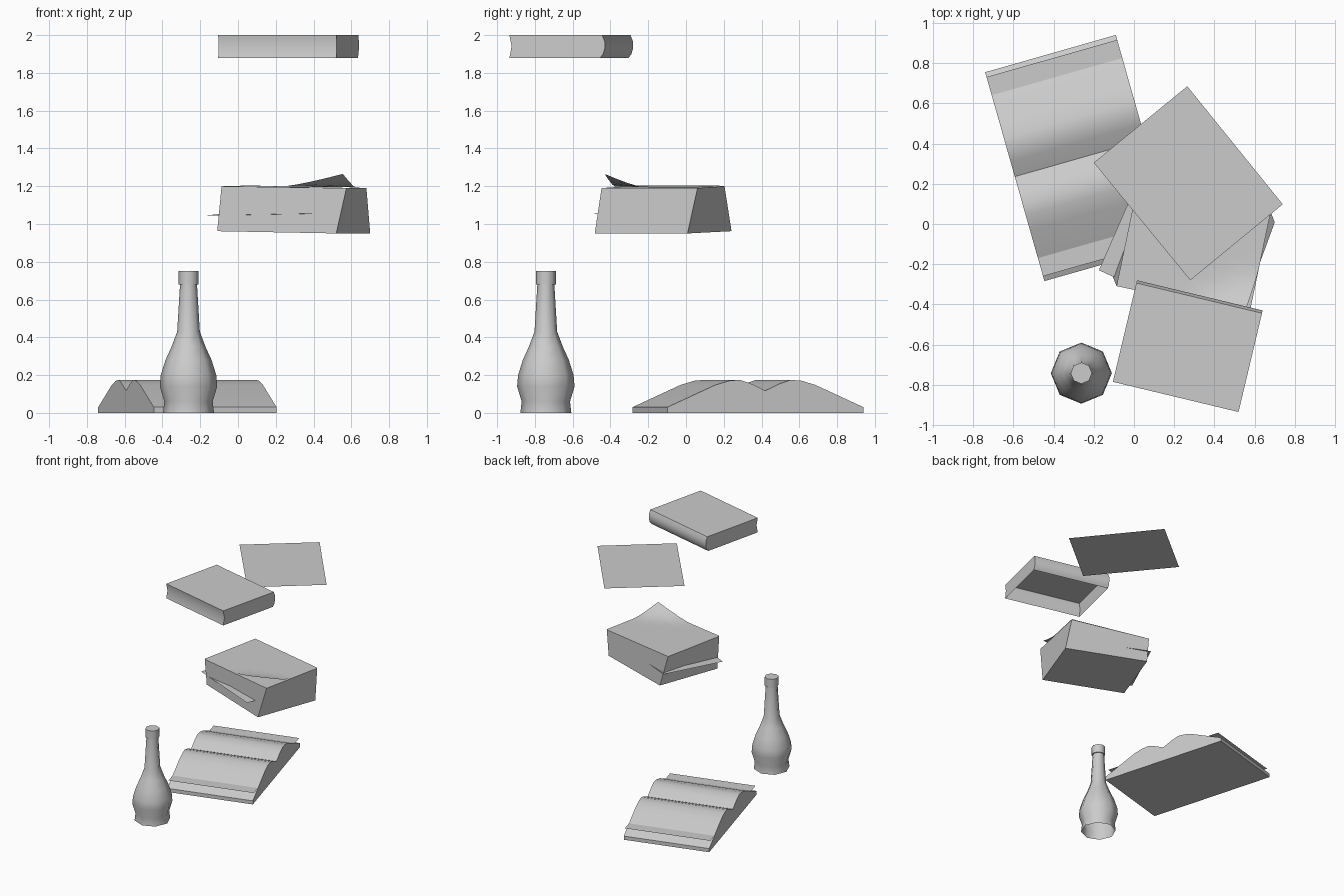
import bpy, bmesh, math
from mathutils import Vector

if "Cube" in bpy.data.objects:
    bpy.data.objects.remove(bpy.data.objects["Cube"])


def finish(name, bm, smooth=None):
    bmesh.ops.recalc_face_normals(bm, faces=bm.faces)
    me = bpy.data.meshes.new(name)
    bm.to_mesh(me)
    bm.free()
    ob = bpy.data.objects.new(name, me)
    bpy.context.collection.objects.link(ob)
    if smooth:
        bpy.ops.object.select_all(action='DESELECT')
        ob.select_set(True)
        bpy.context.view_layer.objects.active = ob
        bpy.ops.object.shade_smooth_by_angle(angle=math.radians(smooth))
    return ob


def prism(name, profile, origin, along, across, smooth, skip=()):
    """Extrude a (distance, height) profile sideways; skip lists open sides."""
    bm = bmesh.new()
    o, u, w = Vector(origin), Vector(along).normalized(), Vector(across)
    rings = [[bm.verts.new(o + u * d + w * k + Vector((0, 0, z))) for d, z in profile]
             for k in (0, 1)]
    n = len(profile)
    bm.faces.new(rings[0])
    bm.faces.new(rings[1])
    for i in range(n):
        if i not in skip:
            j = (i + 1) % n
            bm.faces.new((rings[0][i], rings[0][j], rings[1][j], rings[1][i]))
    return finish(name, bm, smooth)


def sheet(name, corners):
    bm = bmesh.new()
    bm.faces.new([bm.verts.new(c) for c in corners])
    return finish(name, bm)


# Bottle: eight-sided lathe, open underneath
rings = [(.135, 0), (.128, .06), (.152, .14), (.147, .20), (.122, .28), (.09, .35),
         (.06, .43), (.045, .68), (.053, .68), (.053, .75)]
bm = bmesh.new()
prev = None
for r, z in rings:
    ring = [bm.verts.new((-.262 + r * math.cos(i * math.pi / 4),
                          -.742 + r * math.sin(i * math.pi / 4), z)) for i in range(8)]
    if prev:
        for i in range(8):
            j = (i + 1) % 8
            bm.faces.new((prev[i], prev[j], ring[j], ring[i]))
    prev = ring
bm.faces.new(prev)
finish("bottle", bm, 50)

# Open book: humped profile, mirrored about the gutter
half = [(.54, 0), (.54, .03), (.275, .148), (.20, .17), (.14, .175), (.08, .155)]
profile = half + [(0, .118)] + [(-d, z) for d, z in reversed(half)]
center = Vector((-.268, .328, 0))
u = Vector((-.295, 1.04, 0)).normalized()
w = Vector((.65, .185, 0))
prism("open_book", profile, center - w / 2, u, w, 35)

# Loose page sticking out of both ends of the open book
sheet("open_book_page", [center + u * a * .515 + w * b * .5 + Vector((0, 0, .083))
                         for a, b in ((-1, -1), (-1, 1), (1, 1), (1, -1))])

# Thick book: twisted, tapered block
low = [(.52, -.483, .95), (.70, .008, .95), (.07, .241, .962), (-.11, -.25, .962)]
top = [(.574, -.447, 1.19), (.68, .061, 1.19), (.02, .204, 1.2), (-.087, -.309, 1.2)]
bm = bmesh.new()
a = [bm.verts.new(c) for c in low]
b = [bm.verts.new(c) for c in top]
bm.faces.new(a)
bm.faces.new(b)
for i in range(4):
    j = (i + 1) % 4
    bm.faces.new((a[i], a[j], b[j], b[i]))
finish("thick_book", bm)

# Top leaf of the thick book with one curled corner
N = 8
c0, c1, c3 = Vector(top[0]), Vector(top[1]), Vector(top[3])
bm = bmesh.new()
grid = []
for i in range(N + 1):
    row = []
    for j in range(N + 1):
        s, t = i / N, j / N
        k = max(0, 1 - s / .5 - t / .43)
        p = c0 + (c3 - c0) * s + (c1 - c0) * t + Vector((0, 0, .004))
        p += Vector((-.019, .017, .071)) * k ** 1.2
        row.append(bm.verts.new(p))
    grid.append(row)
for i in range(N):
    for j in range(N):
        bm.faces.new((grid[i][j], grid[i + 1][j], grid[i + 1][j + 1], grid[i][j + 1]))
finish("curled_leaf", bm, 40)

# Page slipping out of the thick book
sheet("slipped_page", [(-.175, -.23, 1.045), (.437, -.505, 1.055),
                       (.645, -.03, 1.068), (.033, .245, 1.066)])

# Upper book: rounded spine, hollow fore edge, open underneath
book = [(.495, 1.88), (.51, 1.90), (.519, 1.93), (.519, 1.965), (.505, 2.0),
        (0, 2.0), (.012, 1.94), (0, 1.88)]
prism("upper_book", book, (-.105, -.785, 0), (.12, .505, 0), (.625, -.15, 0), 40, skip=(7,))
# remove the long bottom edge's end caps only at the sides: they stay closed

# Floating loose sheet level with the upper book's underside
sheet("loose_sheet", [(-.2, .305, 1.88), (.28, -.28, 1.88), (.74, .098, 1.88), (.265, .685, 1.88)])
